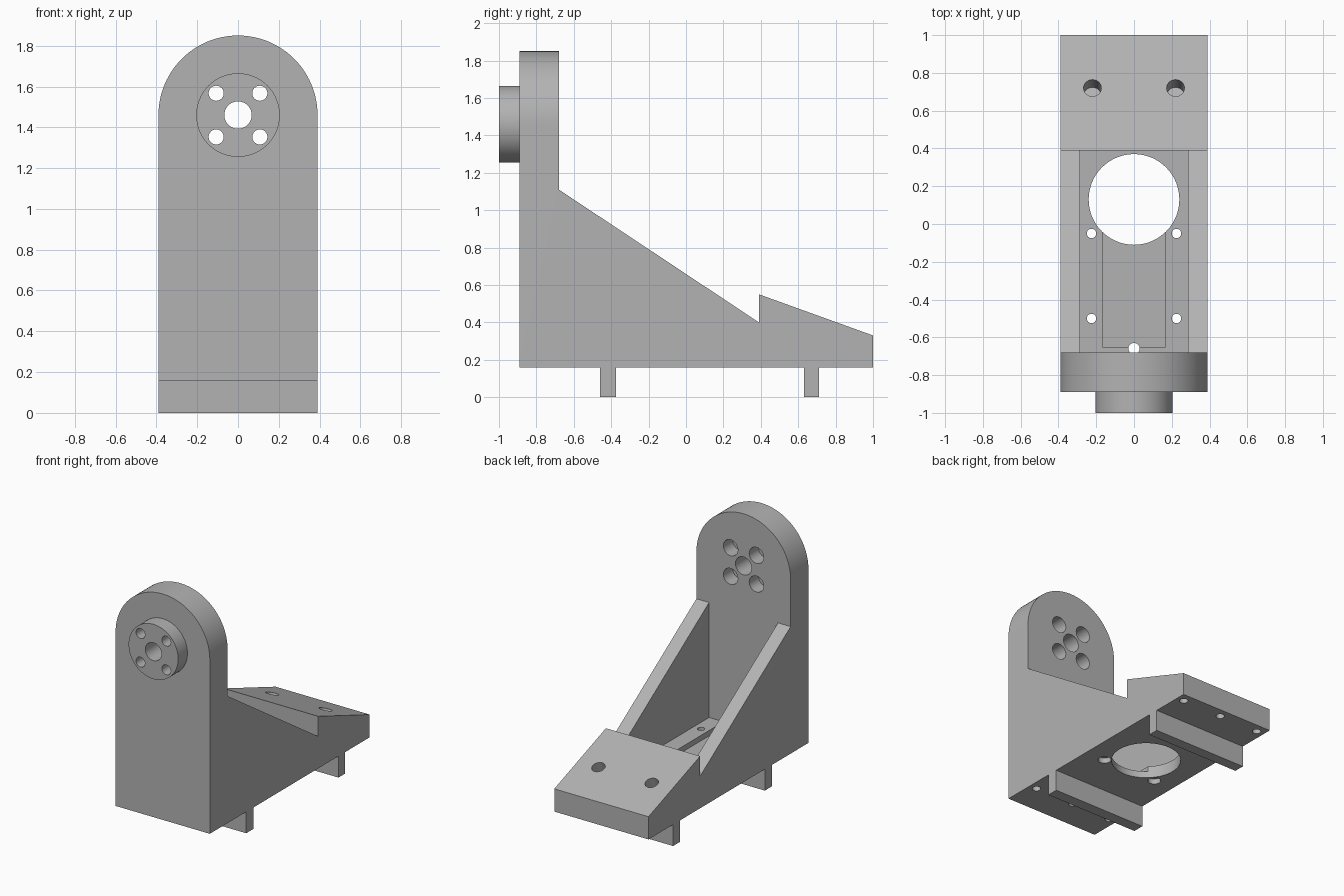
import bpy, bmesh, math
from mathutils import Vector

if "Cube" in bpy.data.objects:
    bpy.data.objects.remove(bpy.data.objects["Cube"], do_unlink=True)

grey = bpy.data.materials.new("plain grey")
grey.diffuse_color = (0.45, 0.45, 0.45, 1)
grey.use_nodes = True
grey.node_tree.nodes["Principled BSDF"].inputs["Base Color"].default_value = (0.45, 0.45, 0.45, 1)


def finish(name, bm):
    bmesh.ops.recalc_face_normals(bm, faces=bm.faces)
    mesh = bpy.data.meshes.new(name)
    bm.to_mesh(mesh)
    bm.free()
    mesh.materials.append(grey)
    obj = bpy.data.objects.new(name, mesh)
    bpy.context.collection.objects.link(obj)
    return obj


def prism(name, points, offset):
    """Extrude a closed outline of 3D points along offset."""
    bm = bmesh.new()
    face = bm.faces.new([bm.verts.new(p) for p in points])
    new = bmesh.ops.extrude_face_region(bm, geom=[face])["geom"]
    verts = [v for v in new if isinstance(v, bmesh.types.BMVert)]
    bmesh.ops.translate(bm, verts=verts, vec=offset)
    return finish(name, bm)


def box(name, x, y0, y1, z0, z1):
    outline = [(-x, y0, z0), (-x, y1, z0), (-x, y1, z1), (-x, y0, z1)]
    return prism(name, outline, (2 * x, 0, 0))


def rod(name, start, end, radius, segments=48):
    """Cylinder between two points."""
    start, end = Vector(start), Vector(end)
    axis = end - start
    turn = axis.to_track_quat("Z", "Y")
    ring = [start + turn @ Vector((radius * math.cos(a), radius * math.sin(a), 0))
            for a in (2 * math.pi * i / segments for i in range(segments))]
    return prism(name, ring, axis)


def combine(target, tool, operation):
    mod = target.modifiers.new("combine", "BOOLEAN")
    mod.operation, mod.solver, mod.object = operation, "EXACT", tool
    bpy.context.view_layer.objects.active = target
    bpy.ops.object.modifier_apply(modifier=mod.name)
    bpy.data.objects.remove(tool, do_unlink=True)


def cut(tool):
    combine(body, tool, "DIFFERENCE")


half, base, hub = 0.39, 0.16, 1.46
back, step = -0.68, 0.39

# Body: side outline trimmed by a round-topped front outline
side = [(-0.89, base), (1, base), (1, 0.33), (step, 0.55), (step, 0.40),
        (back, 1.11), (back, 1.95), (-0.89, 1.95)]
body = prism("bracket_body", [(-0.6, y, z) for y, z in side], (1.2, 0, 0))
arch = [(-half, -1.2, -0.1), (half, -1.2, -0.1)]
arch += [(half * math.cos(math.pi * i / 48), -1.2, hub + half * math.sin(math.pi * i / 48))
         for i in range(49)]
combine(body, prism("arch_trim", arch, (0, 2.4, 0)), "INTERSECT")

# Boss on the front of the upright
combine(body, rod("boss", (0, -1, hub), (0, -0.8, hub), 0.205, 64), "UNION")

# Pocket between the side ribs, large floor opening and shallow channel
cut(box("pocket", 0.285, back, step, 0.25, 1.3))
cut(rod("floor_opening", (0, 0.13, 0.05), (0, 0.13, 0.35), 0.24, 64))
cut(box("channel", 0.165, -0.655, 0.1, 0.21, 0.35))

# Boss bore and four counterbored bolt holes
cut(rod("bore", (0, -1.1, hub), (0, -0.5, hub), 0.067))
for x in (-0.107, 0.107):
    for dz in (-0.107, 0.107):
        z = hub + dz
        cut(rod("bolt_hole", (x, -1.1, z), (x, -0.5, z), 0.037, 32))
        cut(rod("bolt_counterbore", (x, -0.79, z), (x, -0.5, z), 0.06, 32))

# Floor screw holes, countersunk from below, and blind holes under both ends
for x in (-0.225, 0.225):
    for y in (-0.5, -0.05):
        cut(rod("screw_hole", (x, y, 0.1), (x, y, 0.35), 0.025, 24))
        cut(rod("screw_counterbore", (x, y, 0.1), (x, y, 0.2), 0.045, 24))
for x in (-0.33, 0, 0.33):
    for y in (-0.66, 0.93):
        cut(rod("underside_hole", (x, y, 0.1), (x, y, 0.27), 0.03, 24))

# Blind holes square to the sloped rear block
normal = Vector((0, 0.22, 0.61)).normalized()
for x in (-0.22, 0.22):
    top = Vector((x, 0.72, 0.431))
    cut(rod("slope_hole", top - normal * 0.12, top + normal * 0.1, 0.047, 32))

# Cross rails under the base
rails = [box("front_rail", half, -0.46, -0.375, 0, base),
         box("rear_rail", half, 0.63, 0.71, 0, base)]

# Smooth curved walls, keep crisp edges
bpy.ops.object.select_all(action="DESELECT")
for obj in [body] + rails:
    obj.select_set(True)
bpy.context.view_layer.objects.active = body
bpy.ops.object.shade_smooth_by_angle(angle=math.radians(30))
